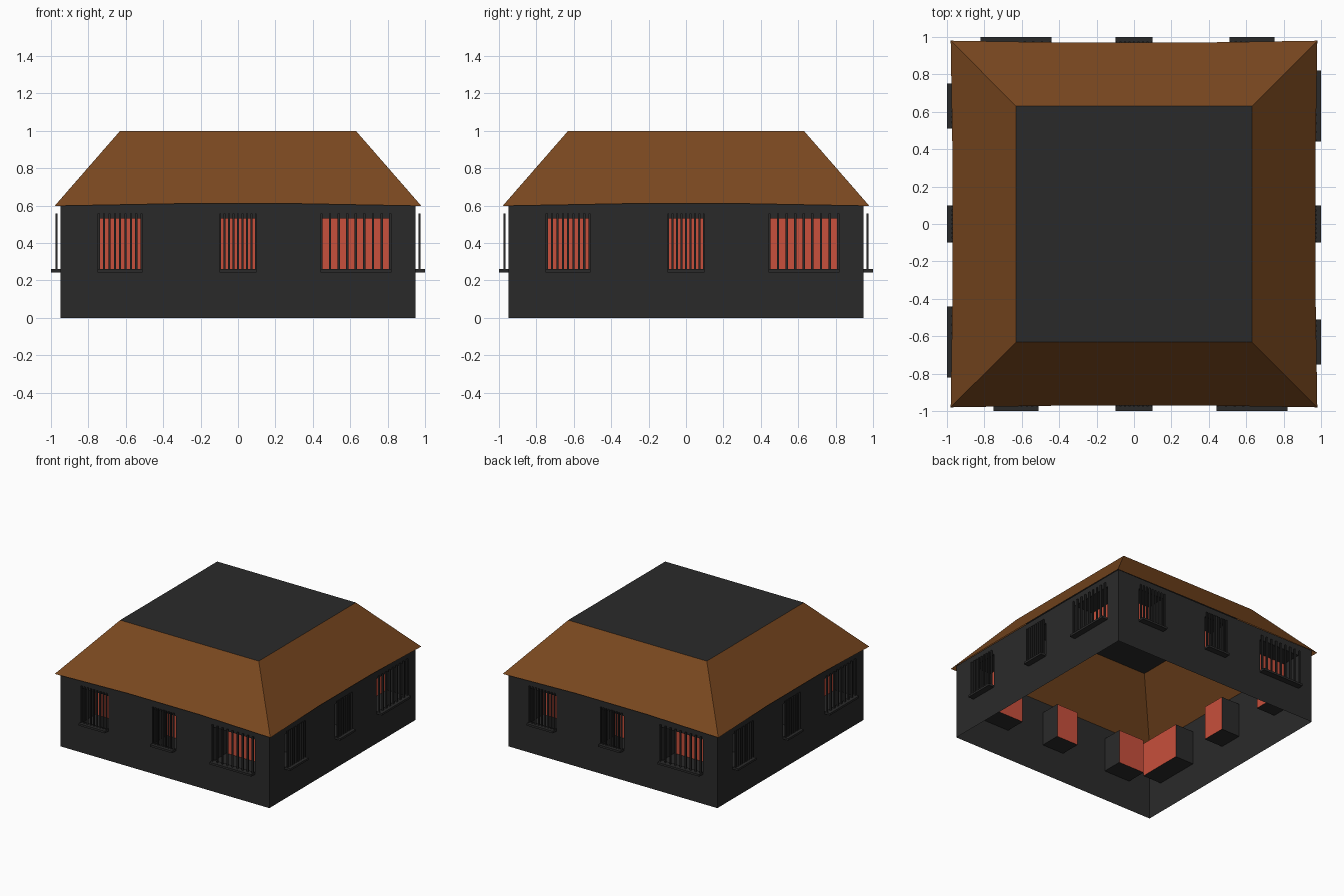
import bpy, bmesh
from math import pi
from mathutils import Matrix, Vector

if "Cube" in bpy.data.objects:
    bpy.data.objects.remove(bpy.data.objects["Cube"])


def material(name, rgb):
    m = bpy.data.materials.new(name)
    m.diffuse_color = (*rgb, 1)
    m.use_nodes = True
    m.node_tree.nodes["Principled BSDF"].inputs["Base Color"].default_value = m.diffuse_color
    return m


DARK = material("dark_wall", (0.023, 0.023, 0.023))
BROWN = material("brown_roof", (0.195, 0.065, 0.014))
RED = material("red_pane", (0.58, 0.08, 0.045))

WALL, TOP = 0.95, 0.62            # wall half width and height
Z0, Z1, DEPTH = 0.25, 0.53, 0.17  # window bottom, top, recess depth
WINDOWS = [(-0.75, -0.51), (-0.10, 0.10), (0.44, 0.82)]
BARS = 9


def quad(bm, *pts):
    bm.faces.new([bm.verts.new(p) for p in pts])


def box(bm, lo, hi):
    lo, hi = Vector(lo), Vector(hi)
    mat = Matrix.Translation((lo + hi) / 2) @ Matrix.Diagonal((*(hi - lo), 1))
    bmesh.ops.create_cube(bm, size=1, matrix=mat)


def finish(name, bm, mat, around=True):
    """Weld the front-side part, repeat it on all four sides, make the object."""
    if around:
        geom = bm.verts[:] + bm.edges[:] + bm.faces[:]
        for k in (1, 2, 3):
            new = bmesh.ops.duplicate(bm, geom=geom)["geom"]
            bmesh.ops.rotate(bm, verts=[v for v in new if isinstance(v, bmesh.types.BMVert)],
                             cent=(0, 0, 0), matrix=Matrix.Rotation(k * pi / 2, 3, 'Z'))
    bmesh.ops.remove_doubles(bm, verts=bm.verts[:], dist=1e-5)
    me = bpy.data.meshes.new(name)
    bm.to_mesh(me)
    bm.free()
    me.materials.append(mat)
    bpy.context.collection.objects.link(bpy.data.objects.new(name, me))


# Walls: thin sheet with window openings
bm = bmesh.new()
us = [-WALL] + [u for w in WINDOWS for u in w] + [WALL]
zs = [0, Z0, Z1, TOP]
for i in range(len(us) - 1):
    for j in range(3):
        if j == 1 and i % 2 == 1:
            continue
        a, b, c, d = us[i], us[i + 1], zs[j], zs[j + 1]
        quad(bm, (a, -WALL, c), (b, -WALL, c), (b, -WALL, d), (a, -WALL, d))
# Window recess sides
for a, b in WINDOWS:
    ring = [(a, Z0), (b, Z0), (b, Z1), (a, Z1)]
    for (u, z), (s, t) in zip(ring, ring[1:] + ring[:1]):
        quad(bm, (u, -WALL, z), (s, -WALL, t), (s, -WALL + DEPTH, t), (u, -WALL + DEPTH, z))
finish("walls", bm, DARK)

# Window panes at the back of each recess
bm = bmesh.new()
for a, b in WINDOWS:
    y = -WALL + DEPTH
    quad(bm, (a, y, Z0), (b, y, Z0), (b, y, Z1), (a, y, Z1))
finish("window_panes", bm, RED)

# Sills
bm = bmesh.new()
for a, b in WINDOWS:
    box(bm, (a, -1.0, 0.243), (b, -WALL, 0.26))
finish("window_sills", bm, DARK)

# Bars standing on the sills
bm = bmesh.new()
for a, b in WINDOWS:
    r = 0.004 + 0.006 * (b - a)
    for i in range(BARS):
        u = a + r + (b - a - 2 * r) * i / (BARS - 1)
        box(bm, (u - r, -0.976, 0.26), (u + r, -0.964, 0.557))
finish("window_bars", bm, DARK)

# Hipped roof slopes with slightly lifted eaves
bm = bmesh.new()
eave = [(-0.98, -0.98, 0.598), (-0.33, -0.97, 0.61), (0.33, -0.97, 0.61), (0.98, -0.98, 0.598)]
ridge = [(x, -0.63, 1.0) for x in (-0.63, -0.21, 0.21, 0.63)]
for i in range(3):
    quad(bm, eave[i], eave[i + 1], ridge[i + 1], ridge[i])
finish("roof_slopes", bm, BROWN)

# Flat roof top
bm = bmesh.new()
quad(bm, *[(x * 0.63, y * 0.63, 1.0) for x, y in ((-1, -1), (1, -1), (1, 1), (-1, 1))])
finish("roof_top", bm, DARK, around=False)
